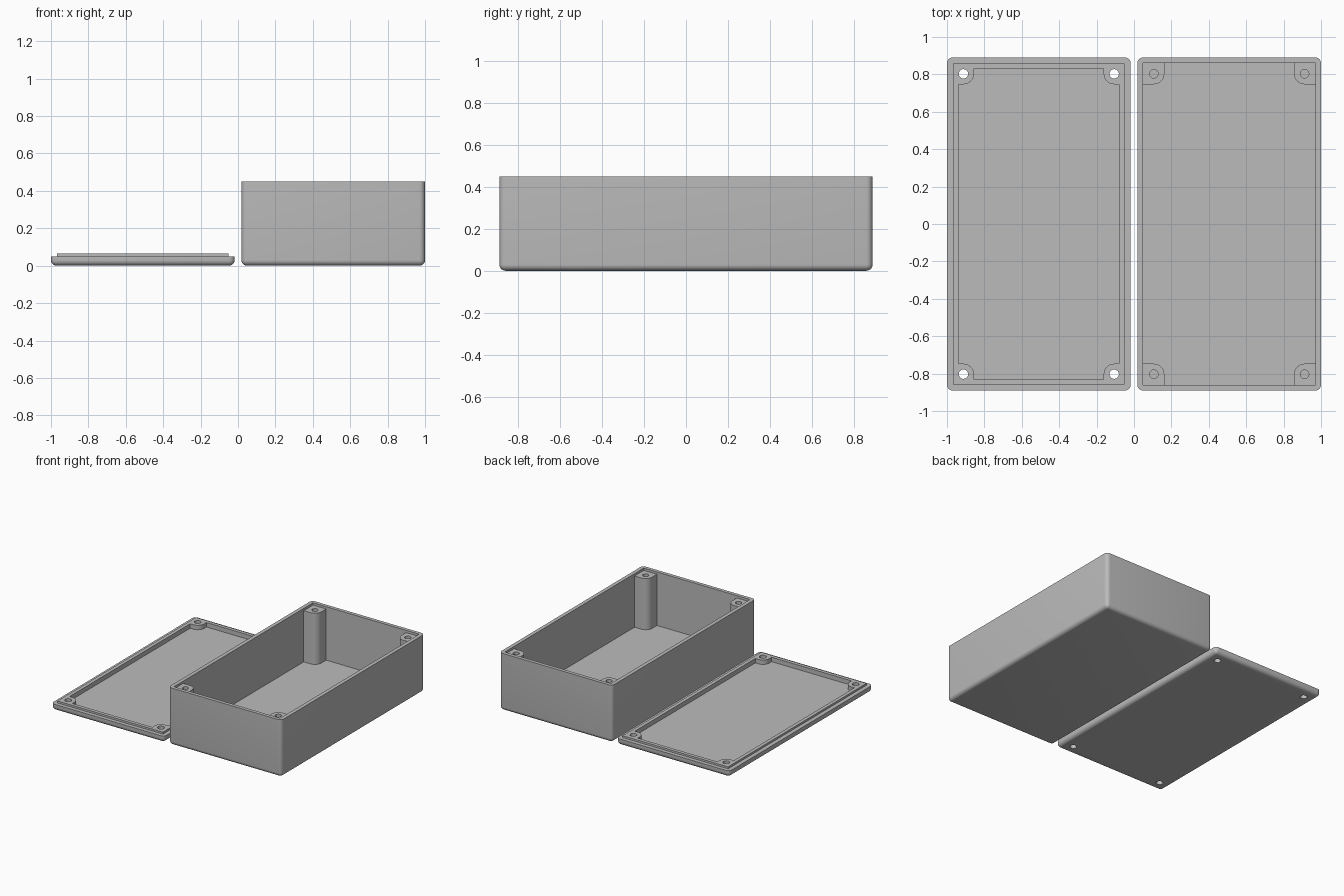
import bpy, bmesh, math

cube = bpy.data.objects.get("Cube")
if cube:
    bpy.data.objects.remove(cube, do_unlink=True)

grey = bpy.data.materials.new("light_grey_plastic")
grey.use_nodes = True
colour = (0.5, 0.5, 0.5, 1)
grey.diffuse_color = colour
bsdf = grey.node_tree.nodes["Principled BSDF"]
bsdf.inputs["Base Color"].default_value = colour

CX = 0.509                # offset of each half from the middle
HX, HY = 0.491, 0.89      # outer half sizes
SX, SY = 0.403, 0.803     # screw hole positions
POST_R = 0.056


def finish(name, bm, x):
    bmesh.ops.recalc_face_normals(bm, faces=bm.faces[:])
    mesh = bpy.data.meshes.new(name)
    bm.to_mesh(mesh)
    bm.free()
    mesh.materials.append(grey)
    ob = bpy.data.objects.new(name, mesh)
    ob.location.x = x
    bpy.context.collection.objects.link(ob)
    return ob


def prism(name, outline, z0, z1, x):
    bm = bmesh.new()
    face = bm.faces.new([bm.verts.new((px, py, z0)) for px, py in outline])
    ext = bmesh.ops.extrude_face_region(bm, geom=[face], use_keep_orig=True)
    for v in ext["geom"]:
        if isinstance(v, bmesh.types.BMVert):
            v.co.z = z1
    return finish(name, bm, x)


def rect(hx, hy):
    return [(hx, hy), (-hx, hy), (-hx, -hy), (hx, -hy)]


def circle(x, y, r, n=20):
    return [(x + r * math.cos(2 * math.pi * i / n),
             y + r * math.sin(2 * math.pi * i / n)) for i in range(n)]


def notched(hx, hy):
    """Rectangle with a rounded screw post kept in every corner."""
    corner = [(hx, SY - POST_R)]
    for i in range(9):
        a = math.radians(270 - 90 * i / 8)
        corner.append((SX + POST_R * math.cos(a), SY + POST_R * math.sin(a)))
    corner.append((SX - POST_R, hy))
    pts = []
    for sx, sy in ((1, 1), (-1, 1), (-1, -1), (1, -1)):
        part = corner if sx * sy > 0 else corner[::-1]
        pts += [(sx * px, sy * py) for px, py in part]
    return pts


def shell(name, height, x):
    """Block with rounded upright and bottom edges and a sharp top rim."""
    bm = bmesh.new()
    bmesh.ops.create_cube(bm, size=1)
    for v in bm.verts:
        v.co = (v.co.x * 2 * HX, v.co.y * 2 * HY, (v.co.z + 0.5) * height)
    edges = [e for e in bm.edges if min(v.co.z for v in e.verts) < 0.001]
    bmesh.ops.bevel(bm, geom=edges, offset=0.03, segments=6, profile=0.5,
                    affect='EDGES')
    return finish(name, bm, x)


def combine(ob, tool, operation='DIFFERENCE'):
    mod = ob.modifiers.new("cut", 'BOOLEAN')
    mod.operation, mod.object, mod.solver = operation, tool, 'EXACT'
    bpy.context.view_layer.objects.active = ob
    bpy.ops.object.modifier_apply(modifier=mod.name)
    bpy.data.objects.remove(tool, do_unlink=True)


def drill(ob, r, z0, z1, x):
    for sx in (-1, 1):
        for sy in (-1, 1):
            combine(ob, prism("drill", circle(sx * SX, sy * SY, r), z0, z1, x))


# Open box with four screw posts a little below the rim
box = shell("box_body", 0.45, CX)
combine(box, prism("cavity", notched(0.461, 0.862), 0.03, 0.44, CX))
combine(box, prism("rim_recess", rect(0.461, 0.862), 0.432, 0.5, CX))
drill(box, 0.023, 0.2, 0.5, CX)

# Lid lying upside down, with a raised locating lip and corner pads
lid = shell("lid", 0.05, -CX)
combine(lid, prism("lip", rect(0.458, 0.859), 0.035, 0.065, -CX), 'UNION')
combine(lid, prism("hollow", notched(0.43, 0.831), 0.03, 0.1, -CX))
drill(lid, 0.025, -0.05, 0.1, -CX)

# Smooth rounded edges, crisp corners
for ob in (box, lid):
    bpy.ops.object.select_all(action='DESELECT')
    ob.select_set(True)
    bpy.context.view_layer.objects.active = ob
    bpy.ops.object.shade_smooth_by_angle(angle=math.radians(30))
